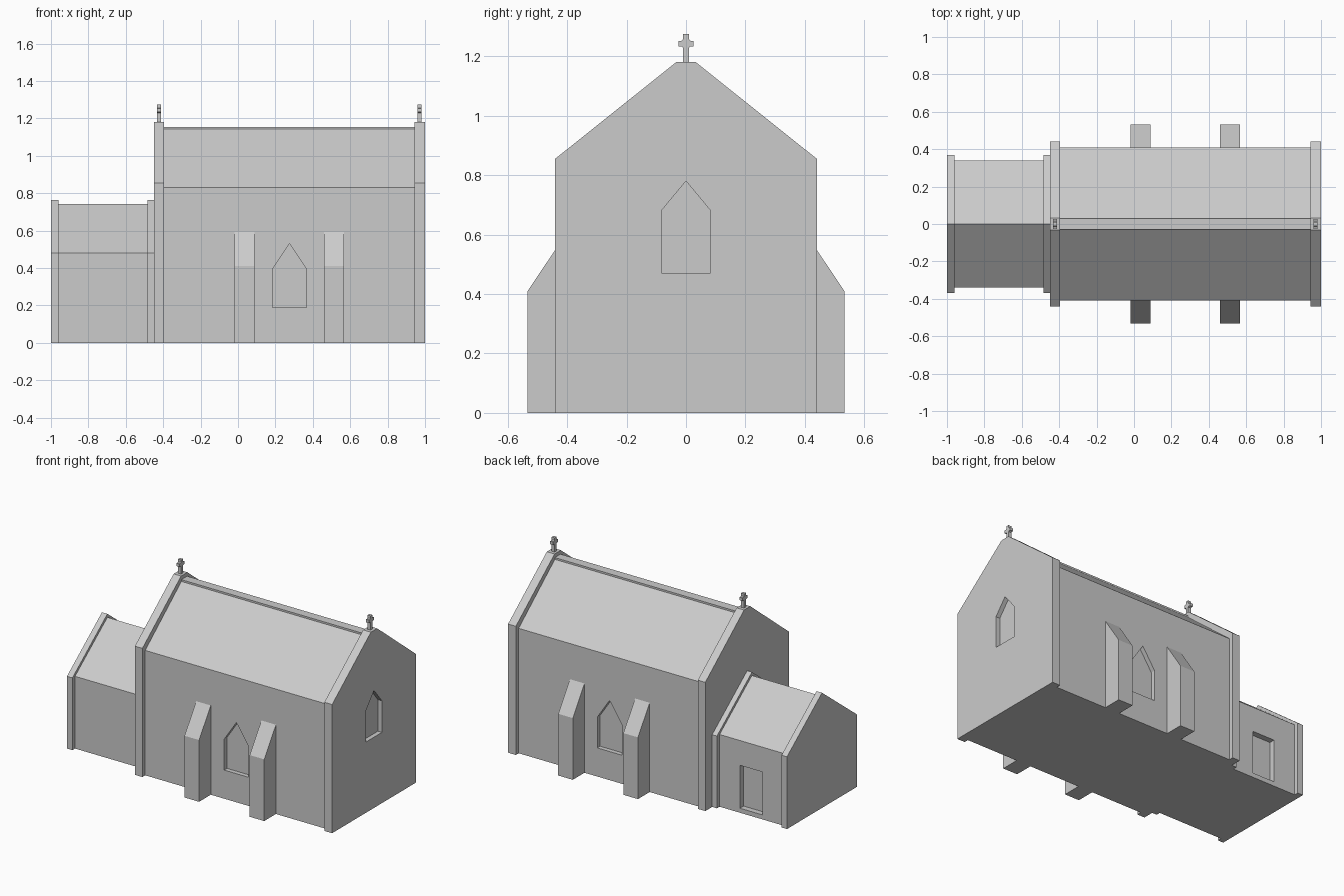
import bpy, bmesh
from mathutils import Vector

if "Cube" in bpy.data.objects:
    bpy.data.objects.remove(bpy.data.objects["Cube"])


def prism(name, pts, axis, a, b):
    """Extrude a 2D profile from a to b along an axis ('x': pts are y,z; 'y': pts are x,z)."""
    def place(p, t):
        return Vector((t, p[0], p[1])) if axis == 'x' else Vector((p[0], t, p[1]))
    bm = bmesh.new()
    face = bm.faces.new([bm.verts.new(place(p, a)) for p in pts])
    ext = bmesh.ops.extrude_face_region(bm, geom=[face])
    move = place((0, 0), b - a)
    bmesh.ops.translate(bm, vec=move, verts=[g for g in ext['geom'] if isinstance(g, bmesh.types.BMVert)])
    bmesh.ops.recalc_face_normals(bm, faces=bm.faces)
    mesh = bpy.data.meshes.new(name)
    bm.to_mesh(mesh)
    bm.free()
    obj = bpy.data.objects.new(name, mesh)
    bpy.context.collection.objects.link(obj)
    return obj


def gable(half, eave, ridge, flat=0.0):
    """House-shaped cross-section, with an optional flat top."""
    top = [(flat, ridge), (-flat, ridge)] if flat else [(0, ridge)]
    return [(-half, 0), (half, 0), (half, eave)] + top + [(-half, eave)]


def arch(c, half, sill, spring, apex):
    return [(c - half, sill), (c + half, sill), (c + half, spring), (c, apex), (c - half, spring)]


def cut(obj, cutter):
    """Carve a recess and remove the cutter."""
    cutter.hide_render = True
    mod = obj.modifiers.new("recess", 'BOOLEAN')
    mod.operation = 'DIFFERENCE'
    mod.solver = 'EXACT'
    mod.object = cutter
    bpy.context.view_layer.objects.active = obj
    bpy.ops.object.modifier_apply(modifier=mod.name)
    bpy.data.objects.remove(cutter)


# Nave with a pointed window recess on each long side
nave = prism("nave", gable(0.41, 0.83, 1.143, 0.03), 'x', -0.42, 0.96)
for s in (-1, 1):
    cut(nave, prism("window_cutter", arch(0.275, 0.09, 0.19, 0.395, 0.53), 'y', s * 0.38, s * 0.6))

# Ridge cap
prism("ridge_cap", [(-0.03, 1.12), (0.03, 1.12), (0.03, 1.155), (-0.03, 1.155)], 'x', -0.42, 0.96)

# Raised gable walls at both ends of the nave
tall = gable(0.44, 0.855, 1.18, 0.033)
prism("west_gable", tall, 'x', -0.45, -0.395)
east = prism("east_gable", tall, 'x', 0.943, 1.0)
cut(east, prism("gable_window_cutter", arch(0, 0.083, 0.47, 0.68, 0.78), 'x', 0.97, 1.1))

# Buttresses with sloping tops
for i, x in enumerate((-0.02, 0.459)):
    for s, side in ((-1, "front"), (1, "back")):
        profile = [(s * 0.39, 0), (s * 0.533, 0), (s * 0.533, 0.41), (s * 0.41, 0.593), (s * 0.39, 0.593)]
        prism(f"buttress_{side}_{i + 1}", profile, 'x', x, x + 0.107)

# Low porch with a door recess at the back
porch = prism("porch", gable(0.34, 0.48, 0.742), 'x', -0.98, -0.44)
door = [(-0.80, 0.03), (-0.635, 0.03), (-0.635, 0.315), (-0.80, 0.315)]
cut(porch, prism("door_cutter", door, 'y', 0.302, 0.5))

# Raised gable walls of the porch
for name, a, b in (("porch_gable_outer", -1.0, -0.96), ("porch_gable_inner", -0.485, -0.445)):
    prism(name, gable(0.368, 0.48, 0.765), 'x', a, b)

# Gable crosses with flared arm ends
half_cross = [(0.01, 1.17), (0.01, 1.229), (0.016, 1.233), (0.026, 1.233), (0.026, 1.252),
              (0.016, 1.252), (0.01, 1.257), (0.01, 1.274)]
cross = half_cross + [(-y, z) for y, z in reversed(half_cross)]
for name, x in (("west_cross", -0.4225), ("east_cross", 0.97)):
    prism(name, cross, 'x', x - 0.011, x + 0.011)
